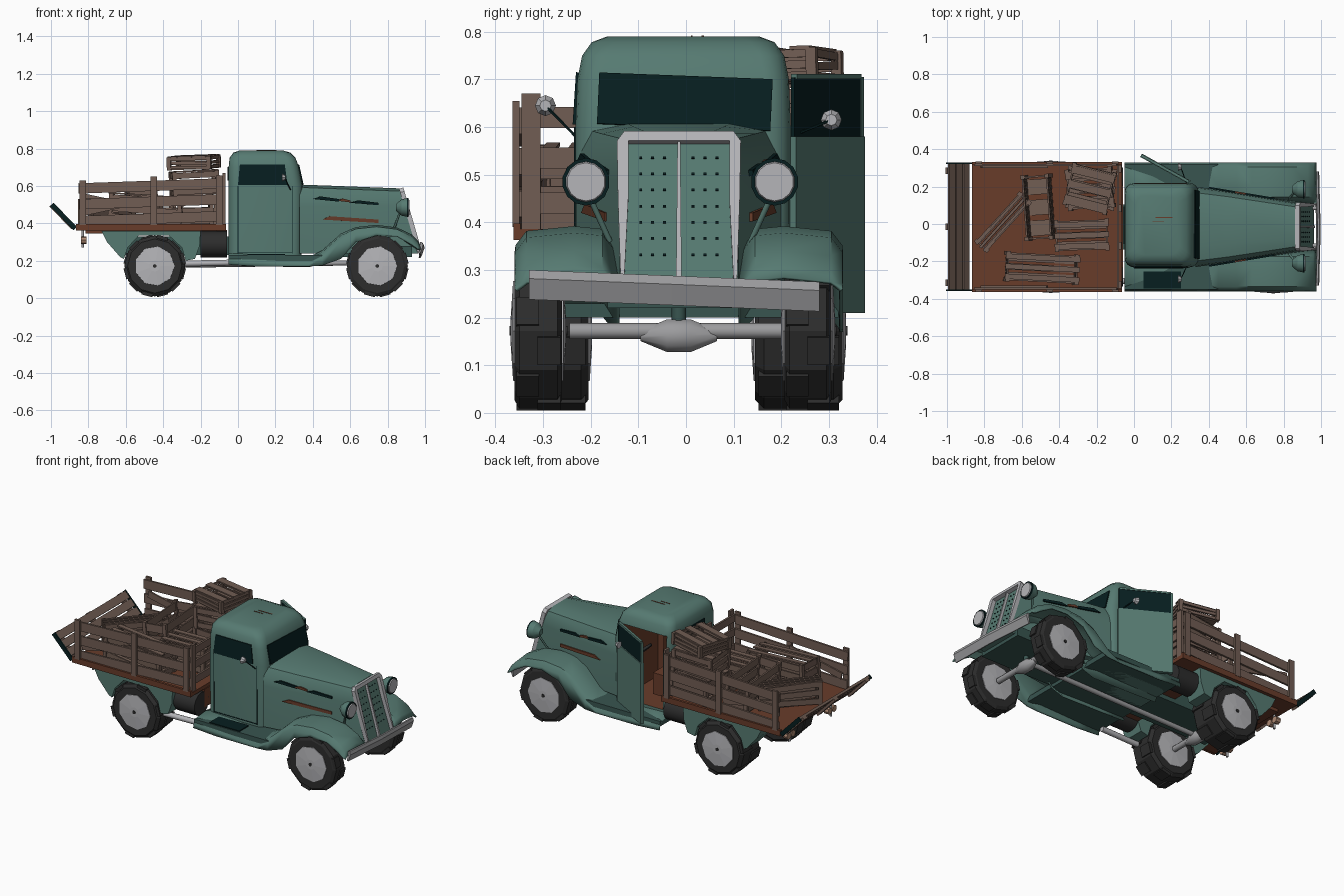
import bpy, bmesh, random
from math import cos, sin, pi, radians
from mathutils import Vector, Matrix, Euler

if "Cube" in bpy.data.objects:
    bpy.data.objects.remove(bpy.data.objects["Cube"])
random.seed(4)
C = -0.015   # centre line of the chassis
K = -0.006   # centre line of the cab


def material(name, r, g, b):
    m = bpy.data.materials.new(name)
    m.use_nodes = True
    m.diffuse_color = (r, g, b, 1)
    m.node_tree.nodes["Principled BSDF"].inputs["Base Color"].default_value = (r, g, b, 1)
    return m


TEAL = material("teal paint", .093, .195, .167)
UNDER = material("dark teal underside", .04, .09, .08)
GLASS = material("dark glass", .002, .013, .014)
RUST = material("rusty brown", .14, .045, .023)
WOOD = material("weathered wood", .165, .11, .087)
TYRE = material("black rubber", .026, .026, .026)
SILVER = material("light grey metal", .46, .46, .48)
STEEL = material("steel grey", .33, .33, .34)
LAMP = material("tail lamp beige", .42, .25, .17)


def finish(name, bm, mat, smooth=None):
    bmesh.ops.recalc_face_normals(bm, faces=bm.faces[:])
    me = bpy.data.meshes.new(name)
    bm.to_mesh(me)
    bm.free()
    me.materials.append(mat)
    if smooth:
        me.shade_smooth()
        me.set_sharp_from_angle(angle=radians(smooth))
    ob = bpy.data.objects.new(name, me)
    bpy.context.collection.objects.link(ob)
    return ob


def loft(name, rings, mat, smooth=None, closed=True):
    bm = bmesh.new()
    rows = [[bm.verts.new(p) for p in ring] for ring in rings]
    n = len(rows[0])
    for a, b in zip(rows, rows[1:]):
        for i in range(n if closed else n - 1):
            j = (i + 1) % n
            bm.faces.new((a[i], a[j], b[j], b[i]))
    if closed:
        bm.faces.new(rows[0])
        bm.faces.new(rows[-1])
    return finish(name, bm, mat, smooth)


def boxes(name, items, mat):
    """items: (centre, size, optional transform)"""
    bm = bmesh.new()
    for c, s, *t in items:
        m = Matrix.Translation(c) @ Matrix.Diagonal((*s, 1))
        bmesh.ops.create_cube(bm, size=1, matrix=(t[0] @ m if t else m))
    return finish(name, bm, mat)


def rod(name, p, q, r, mat, r2=None, seg=10):
    p, q = Vector(p), Vector(q)
    d = q - p
    bm = bmesh.new()
    m = Matrix.Translation((p + q) / 2) @ d.to_track_quat('Z', 'Y').to_matrix().to_4x4()
    bmesh.ops.create_cone(bm, cap_ends=True, segments=seg, radius1=r,
                          radius2=r if r2 is None else r2, depth=d.length, matrix=m)
    return finish(name, bm, mat, 40)


def plate(name, pts, mat, thick=.006):
    bm = bmesh.new()
    bm.faces.new([bm.verts.new(p) for p in pts])
    mod = finish(name, bm, mat).modifiers.new("thickness", 'SOLIDIFY')
    mod.thickness, mod.offset = thick, 0


def spun(x, z, prof, n):
    """rings round the y axis from (y, radius) pairs"""
    return [[(x + r * cos(2 * pi * i / n), y, z + r * sin(2 * pi * i / n)) for i in range(n)]
            for y, r in prof]


# Cab: rounded sections stacked upwards
def rounded(z, x0, x1, hw, r=.05):
    pts = []
    for k, (cx, cy) in enumerate(((x1 - r, hw - r), (x0 + r, hw - r), (x0 + r, r - hw), (x1 - r, r - hw))):
        for i in range(5):
            a = (k + i / 4) * pi / 2
            pts.append((cx + r * cos(a), K + cy + r * sin(a), z))
    return pts


cab = loft("cab", [rounded(*s) for s in (
    (.2, -.05, .34, .225), (.6, -.05, .345, .226), (.7, -.05, .325, .222), (.75, -.045, .308, .212),
    (.778, -.025, .28, .192), (.79, .01, .24, .16))], TEAL, 35)
cutter = boxes("door_opening_cutter", [((.14, .12, .475), (.28, .5, .45))], RUST)
cutter.hide_render = True
cutter.hide_set(True)
cut = cab.modifiers.new("door opening", 'BOOLEAN')
cut.object, cut.operation, cut.solver = cutter, 'DIFFERENCE', 'EXACT'
cut.material_mode = 'TRANSFER'
boxes("roof_rust_streaks", [((.16, .035, .79), (.09, .005, .004)), ((.13, .012, .79), (.06, .004, .004))], RUST)
boxes("seat", [((.07, C, .34), (.13, .28, .13)), ((.02, C, .45), (.04, .28, .2))], RUST)
rod("steering_wheel", (.22, .08, .5), (.23, .08, .51), .05, TYRE)
plate("windscreen", [(.348, -.187, .607), (.348, .177, .592), (.325, .182, .7), (.324, -.182, .714)], GLASS)
plate("right_window", [(x, K - y, z) for x, y, z in
                       ((0, .229, .605), (.265, .229, .605), (.25, .222, .715), (.01, .222, .715))], GLASS)
plate("rear_window", [(-.052, K + y, z) for y, z in ((-.1, .63), (.1, .63), (.1, .7), (-.1, .7))], GLASS)
boxes("right_door_seams", [((x, K - .226, .42), (.004, .006, .36)) for x in (0, .29)]
      + [((.145, K - .225, .245), (.29, .006, .004))], GLASS)

# Open left door
hinge = Matrix.Translation((.3, .222, 0)) @ Matrix.Rotation(radians(151), 4, 'Z')
boxes("left_door", [((.15, 0, .395), (.3, .02, .37), hinge), ((.15, 0, .706), (.28, .014, .01), hinge),
                    ((.295, 0, .64), (.01, .014, .13), hinge)], TEAL)
boxes("left_door_window", [((.15, 0, .642), (.29, .008, .125), hinge)], GLASS)


# Bonnet: rounded cross-sections, leaning nose
def nose_x(z):
    return .86 + (.59 - z) * .29


def bonnet(x, hw, top, lean):
    half = ((1, .24), (1, .49), (.97, .54), (.85, top - .02), (.5, top - .005))
    pts = half + tuple((-a, z) for a, z in half[::-1])
    return [(x + (nose_x(z) - .86 if lean else 0), C + a * hw, z) for a, z in pts]


loft("bonnet", [bonnet(.33, .215, .612, 0), bonnet(.5, .19, .606, 0), bonnet(.86, .125, .592, 1)], TEAL, 30)


def side(x):
    return .221 - (x - .33) * .167


for s in (-1, 1):
    for i, (x0, x1, z, h, m) in enumerate(((.4, .54, .53, .028, GLASS), (.52, .6, .522, .02, RUST),
                                           (.6, .75, .51, .026, GLASS), (.45, .75, .42, .036, RUST))):
        plate(f"bonnet_vent_{i}", [(x, C + s * side(x), zz) for x, zz in
                                   ((x0, z), (x1, z - h / 2), (x1, z), (x0 + .04, z + h / 2))], m, .009)


# Grille surround, centre strip and slots
def grille_bar(name, pts, mat, out=.012, thick=.024):
    plate(name, [(nose_x(z) + out, C + y, z) for y, z in pts], mat, thick)


for s in (-1, 1):
    grille_bar("grille_side", [(s * .122, .27), (s * .128, .45), (s * .13, .568), (s * .106, .572),
                               (s * .106, .45), (s * .115, .27)], SILVER)
    for y in (.03, .055, .08):
        for k in range(7):
            z = .33 + k * .034
            grille_bar("grille_slot", [(s * (y - .003), z), (s * (y + .003), z), (s * (y + .003), z + .004),
                                       (s * (y - .003), z + .004)], GLASS, .002, .005)
grille_bar("grille_top", [(-.13, .568), (-.115, .588), (.115, .588), (.13, .568)], SILVER)
grille_bar("grille_strip", [(-.006, .27), (.006, .27), (.003, .57), (-.003, .57)], SILVER, .008, .016)

# Fenders flowing into running boards
path = ((-.05, .23, .18), (.1, .225, .17), (.38, .21, .17), (.45, .245, .175), (.55, .335, .21), (.63, .37, .3),
        (.74, .382, .335), (.85, .368, .33), (.93, .33, .285), (.96, .3, .265), (.975, .275, .26))
for s in (-1, 1):
    rings = [[(x, C + s * y, z) for y, z in ((.345, low), (.343, max(low, top - .03)), (.32, top), (.22, top + .01),
                                            (.16, top + .004), (.125, max(low, top - .05)))] for x, top, low in path]
    fender = loft("front_fender", rings, TEAL, 40, closed=False)
    fender.modifiers.new("thickness", 'SOLIDIFY').thickness = .008
    outline = ((-.73, .36), (-.7, .3), (-.63, .22), (-.61, .21), (-.59, .27), (-.53, .335), (-.37, .335),
               (-.3, .27), (-.28, .2), (-.23, .21), (-.205, .28), (-.2, .36))
    loft("rear_fender", [[(x, C + s * y, z) for x, z in outline] for y in (.2, .33)], TEAL)
plate("step_tread", [(x, C + y, .232) for x, y in ((.05, -.33), (.25, -.33), (.25, -.24), (.05, -.24))], GLASS, .008)

# Underbody, tanks, pipe
boxes("underbody", [((.2, C, .215), (.5, .67, .03)), ((.68, C, .25), (.5, .3, .06)),
                    ((-.31, C, .28), (.6, .24, .1))], UNDER)
boxes("bed_front_panel", [((-.13, C, .31), (.14, .44, .11))], RUST)
for s in (-1, 1):
    rod("fuel_tank", (-.2, C + s * .25, .288), (-.06, C + s * .25, .288), .07, TYRE, seg=14)
rod("exhaust_pipe", (-.28, C - .29, .185), (-.03, C - .29, .19), .016, SILVER)

# Axles and drive shaft
for x, z, w in ((.745, .172, .23), (-.45, .172, .2)):
    rod("axle", (x, C - w, z), (x, C + w, z), .017, STEEL)
    loft("differential", spun(x, z - .01, [(C + y, r) for y, r in ((-.08, .012), (-.025, .036), (.025, .036), (.08, .012))],
                              10), STEEL, 50)
rod("drive_shaft", (-.45, C, .175), (.72, C, .19), .014, STEEL)
rod("axle_mount", (.745, C, .18), (.745, C, .25), .015, UNDER)


# Wheels: faceted tyre, shallow tread blocks, pale flat hub
def tyre(x, y0, y1):
    w, m = (y1 - y0) / 2, (y0 + y1) / 2
    loft("tyre", spun(x, .172, [(m + a * w, r) for a, r in
                                ((-1, .1), (-1, .145), (-.8, .163), (.8, .163), (1, .145), (1, .1))], 12), TYRE)
    blocks = []
    for i in range(12):
        t = Matrix.Translation((x, m, .172)) @ Matrix.Rotation(2 * pi * (i + .5) / 12, 4, 'Y')
        blocks += [((0, (.45 if i % 2 else -.45) * w, 0.154), (.06, w * .95, .022), t)]
    boxes("tyre_tread", blocks, TYRE)


def hub(x, y, s):
    loft("wheel_hub", spun(x, .172, [(y - s * .01, .108), (y + s * .003, .106), (y + s * .008, .03)], 9), SILVER)
    rod("hub_bolt", (x, y, .172), (x, y + s * .011, .172), .01, TYRE)


for s, x, a, b in ((-1, .745, .245, .345), (1, .745, .222, .32), (-1, -.445, .19, .343), (1, -.445, .16, .343)):
    tyre(x, *sorted((C + s * a, C + s * b)))
    hub(x, C + s * b, s)
    hub(x, C + s * a, -s)

# Headlights, mirrors, tail lamps
for s in (-1, 1):
    y = C + .003 + s * .198
    rod("headlight_shell", (.875, y, .485), (.905, y, .485), .044, TEAL, .05, 14)
    rod("headlight_back", (.845, y, .485), (.875, y, .485), .018, TEAL, .044, 14)
    rod("headlight_rim", (.904, y, .485), (.912, y, .485), .05, GLASS, seg=14)
    rod("headlight_lens", (.911, y, .485), (.918, y, .485), .043, SILVER, .04, 14)
    rod("headlight_stalk", (.87, y, .47), (.83, y - s * .05, .36), .006, TEAL)
    my, mz = ((-.295, .645), (.305, .615))[s > 0]
    rod("mirror", (.235, my, mz), (.255, my, mz), .022, SILVER, .012, 8)
    rod("mirror_arm", (.25, my, mz), (.28, K + s * .225, .58), .003, GLASS, seg=6)
    for d in (-.022, .022):
        rod("tail_lamp", (-.84, y + d, .31), (-.81, y + d, .31), .02, LAMP, seg=8)
    rod("tail_lamp_bracket", (-.83, y, .27), (-.83, y, .37), .007, STEEL)

# Front bumper: slim bar, lower half raked back
loft("front_bumper", [[(x + a, y, z + b) for a, b in ((-.014, -.03), (-.006, -.032), (.01, .012), (.004, .03), (-.006, .03))]
                      for x, y, z in ((.98, -.33, .27), (.988, -.03, .258), (.98, .28, .245))], STEEL)
for s in (-1, 1):
    rod("bumper_bracket", (.85, C + s * .1, .25), (.98, C + s * .1, .255), .01, STEEL)

# Load bed
boxes("bed_floor", [((-.465, C, .375), (.8, .69, .022)), ((-.465, C, .355), (.7, .5, .02))]
      + [((-.465, C + s * .34, .38), (.8, .015, .035)) for s in (-1, 1)], RUST)
rails = []
for s in (-1, 1):
    y = C + s * .33
    tilt = Matrix.Translation((-.47, y, .5)) @ Matrix.Rotation(radians(-2), 4, 'Y')
    rails += [((0, 0, z), (.76, .012, .055), tilt) for z in (-.075, .015, .1)]
    rails += [((x, y + s * .012, .39 + h / 2), (.035, .014, h)) for x, h in ((-.83, .24), (-.45, .26), (-.1, .265))]
    brace = Matrix.Translation((-.64, y - s * .01, .5)) @ Matrix.Rotation(radians(s * 12), 4, 'Y')
    rails.append(((0, 0, 0), (.36, .01, .04), brace))
boxes("side_rails", rails, WOOD)
boxes("front_rail", [((-.085, C, z), (.012, .66, .045)) for z in (.44, .535, .62)]
      + [((-.075, C + y, .525), (.014, .04, .29)) for y in (-.31, -.1, .1, .31)], WOOD)

# Lowered tailgate with dark end irons
gate = Matrix.Translation((-.868, C, .375)) @ Matrix.Rotation(radians(-44), 4, 'Y')
boxes("tailgate", [((0, 0, z), (.014, .67, .046), gate) for z in (.045, .1, .153)]
      + [((-.014, y, .095), (.014, .035, .17), gate) for y in (-.3, 0, .3)], WOOD)
boxes("tailgate_irons", [((-.004, s * .339, .09), (.026, .008, .18), gate) for s in (-1, 1)], GLASS)


# Slatted crates
def crate(name, c, size, rot):
    t = Matrix.Translation(c) @ Euler([radians(a) for a in rot]).to_matrix().to_4x4()
    a, b, h = size
    parts = [((i * a / 2, j * b / 2, h / 2), (.022, .022, h), t) for i in (-1, 1) for j in (-1, 1)]
    for k in range(3):
        z, w = h * (k + .5) / 3, h / 4.2
        for s in (-1, 1):
            wob = t @ Matrix.Rotation(radians(random.uniform(-3, 3)), 4, 'Y')
            parts += [((0, s * b / 2, z), (a, .009, w), wob), ((s * a / 2, 0, z), (.009, b, w), t)]
        parts.append(((0, b * (k - 1) / 3, .005), (a, b / 4, .008), t))
    if a > .2:
        parts += [((0, b * (k - 1) / 2.6, h), (a * 1.08, b / 5, .008), t) for k in range(3)]
    boxes(name, parts, WOOD)


for i, spec in enumerate((
        ((-.28, -.06, .39), (.27, .15, .15), (0, 0, 2)), ((-.5, -.235, .39), (.37, .14, .16), (0, 4, -3)),
        ((-.5, .09, .39), (.13, .33, .2), (0, -6, 4)), ((-.7, .01, .39), (.34, .07, .14), (0, 0, 48)),
        ((-.23, .19, .39), (.24, .2, .15), (0, 0, -4)), ((-.23, .19, .55), (.23, .2, .13), (0, -3, 5)),
        ((-.235, .19, .69), (.22, .21, .07), (2, -2, -14)))):
    crate(f"crate_{i + 1}", *spec)
